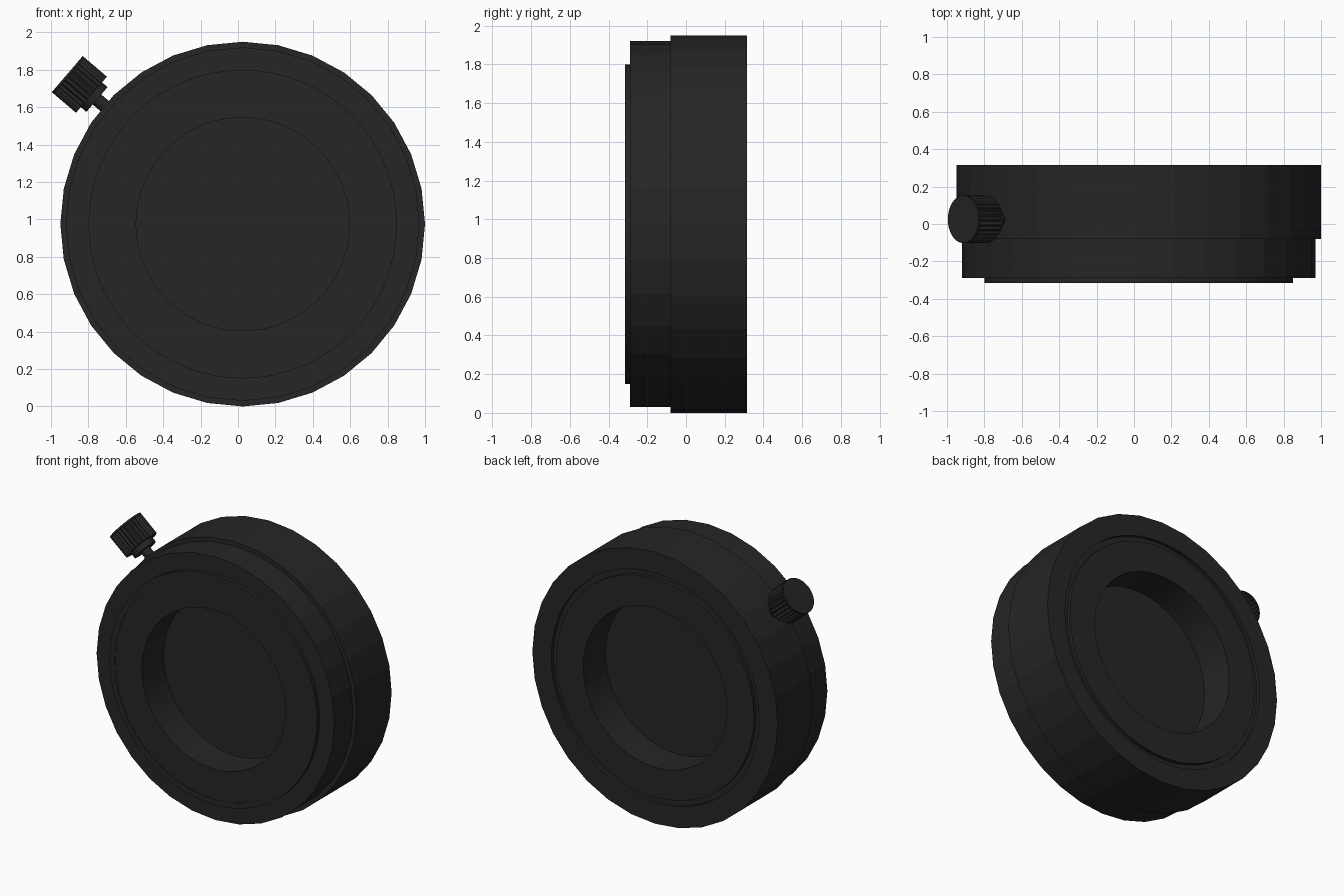
import bpy
import bmesh
from math import sin, cos, pi, radians
from mathutils import Matrix, Vector

cube = bpy.data.objects.get("Cube")
if cube:
    bpy.data.objects.remove(cube)

black = bpy.data.materials.new("matte_black")
black.use_nodes = True
colour = (0.019, 0.019, 0.019, 1)
black.diffuse_color = colour
bsdf = black.node_tree.nodes["Principled BSDF"]
bsdf.inputs["Base Color"].default_value = colour
bsdf.inputs["Roughness"].default_value = 0.6

CENTRE = Vector((0.025, 0, 0.975))
SIDES = 64


def lathe(name, profile, matrix, sides=SIDES, closed=False, smooth=8):
    """Spin (radius, height, style) points round z.
    Style 'facet' flattens every second column; 'rib' pulls it inward."""
    bm = bmesh.new()
    squeeze = {"round": 1, "facet": cos(2 * pi / sides), "rib": 0.91}
    rows = []
    for radius, height, style in profile:
        row = []
        for i in range(sides):
            r = radius * (squeeze[style] if i % 2 else 1)
            a = 2 * pi * i / sides
            row.append(bm.verts.new((r * cos(a), r * sin(a), height)))
        rows.append(row)
    pairs = list(zip(rows, rows[1:]))
    if closed:
        pairs.append((rows[-1], rows[0]))
    else:
        bm.faces.new(rows[0])
        bm.faces.new(rows[-1])
    for low, high in pairs:
        for i in range(sides):
            j = (i + 1) % sides
            bm.faces.new((low[i], low[j], high[j], high[i]))
    bmesh.ops.recalc_face_normals(bm, faces=bm.faces)
    mesh = bpy.data.meshes.new(name)
    bm.to_mesh(mesh)
    bm.free()
    mesh.materials.append(black)
    obj = bpy.data.objects.new(name, mesh)
    bpy.context.collection.objects.link(obj)
    obj.matrix_world = matrix
    bpy.ops.object.select_all(action="DESELECT")
    obj.select_set(True)
    bpy.context.view_layer.objects.active = obj
    bpy.ops.object.shade_smooth_by_angle(angle=radians(smooth))
    return obj


# Main axis runs from front (-y) to back (+y)
axis = Matrix.Translation(CENTRE) @ Matrix.Rotation(-pi / 2, 4, "X")

# Faceted housing: wide rear body stepping down to the front collar
lathe("housing", [
    (0.825, -0.29, "round"), (0.945, -0.29, "facet"),
    (0.945, -0.08, "facet"), (0.975, -0.08, "facet"),
    (0.975, 0.315, "facet"), (0.825, 0.315, "round"),
    (0.825, 0.29, "round"), (0.7, 0.29, "round"),
    (0.7, -0.27, "round"), (0.825, -0.27, "round"),
], axis, closed=True)

# Raised retaining lip on the front
lathe("front_lip", [
    (0.785, -0.315, "round"), (0.825, -0.315, "round"),
    (0.825, -0.27, "round"), (0.785, -0.27, "round"),
], axis, closed=True)

# Inner ring round the opening, just shy of the front lip
lathe("inner_ring", [
    (0.57, -0.312, "round"), (0.785, -0.312, "round"),
    (0.785, 0.315, "round"), (0.57, 0.315, "round"),
], axis, closed=True)

# Plate closing the middle of the opening
lathe("centre_plate", [(0.6, -0.065, "round"), (0.6, 0.065, "round")], axis)

# Thumbscrew pointing up and outward on the right
aim = Vector((-0.76, 0, 0.65)).normalized()
screw = (Matrix.Translation(CENTRE + Vector((0, 0.025, 0)))
         @ aim.to_track_quat("Z", "Y").to_matrix().to_4x4())
lathe("screw_shaft", [(0.035, 0.9, "round"), (0.035, 1.05, "round")],
      screw, sides=24, smooth=30)
lathe("screw_collar", [(0.087, 1.025, "round"), (0.087, 1.07, "round")],
      screw, sides=32, smooth=30)
lathe("screw_knob", [(0.127, 1.064, "rib"), (0.127, 1.222, "rib")],
      screw, sides=56)
lathe("screw_cap", [(0.127, 1.222, "round"), (0.127, 1.234, "round")],
      screw, sides=56)
